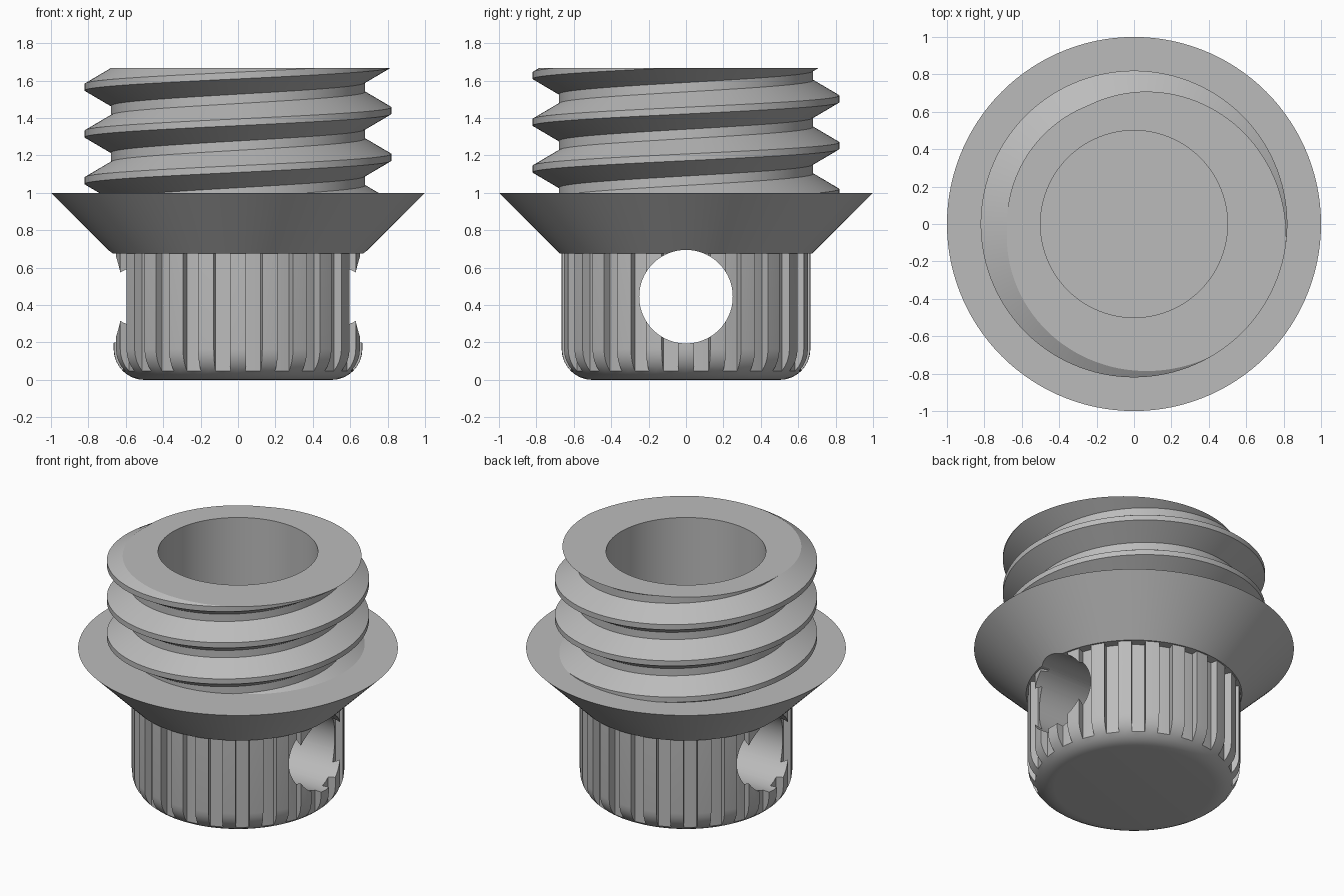
import bpy, bmesh, math
from mathutils import Vector, Matrix

cube = bpy.data.objects.get("Cube")
if cube:
    bpy.data.objects.remove(cube, do_unlink=True)

grey = bpy.data.materials.new("plain grey")
grey.use_nodes = True
colour = (0.5, 0.5, 0.5, 1)
grey.diffuse_color = colour
grey.node_tree.nodes["Principled BSDF"].inputs["Base Color"].default_value = colour


def make_object(name, bm):
    bmesh.ops.recalc_face_normals(bm, faces=bm.faces[:])
    mesh = bpy.data.meshes.new(name)
    bm.to_mesh(mesh)
    bm.free()
    mesh.materials.append(grey)
    obj = bpy.data.objects.new(name, mesh)
    bpy.context.collection.objects.link(obj)
    return obj


def polar(r, a, z):
    return Vector((r * math.cos(a), r * math.sin(a), z))


def stack_rings(rings):
    """Skin a list of equal rings and cap both ends."""
    bm = bmesh.new()
    loops = [[bm.verts.new(p) for p in ring] for ring in rings]
    for low, high in zip(loops, loops[1:]):
        n = len(low)
        for i in range(n):
            k = (i + 1) % n
            bm.faces.new((low[i], low[k], high[k], high[i]))
    bm.faces.new(loops[0][::-1])
    bm.faces.new(loops[-1])
    bmesh.ops.remove_doubles(bm, verts=bm.verts[:], dist=0.0001)
    return bm


def cylinder(name, radius, depth, matrix):
    bm = bmesh.new()
    bmesh.ops.create_cone(bm, cap_ends=True, segments=96, radius1=radius,
                          radius2=radius, depth=depth, matrix=matrix)
    obj = make_object(name, bm)
    obj.hide_render = True
    return obj


def cut(obj, cutter):
    """Subtract the cutter and bake the result."""
    mod = obj.modifiers.new("cut", 'BOOLEAN')
    mod.operation = 'DIFFERENCE'
    mod.solver = 'EXACT'
    mod.object = cutter
    graph = bpy.context.evaluated_depsgraph_get()
    mesh = bpy.data.meshes.new_from_object(obj.evaluated_get(graph))
    obj.modifiers.clear()
    obj.data = mesh


# Grip: rounded lower edge, with straight slots between the ridges
RIDGES = 24
ARC_R, ARC_CENTRE = 0.165, 0.5
SLOT_R = ARC_CENTRE + ARC_R * math.sin(math.pi / 4)
profile = []
for s in range(9):
    a = s / 8 * math.pi / 2
    profile.append((ARC_CENTRE + ARC_R * math.sin(a), ARC_R * (1 - math.cos(a))))
profile.append((profile[-1][0], 0.69))

step = math.tau / RIDGES
rings = []
for r, z in profile:
    ring = []
    for i in range(RIDGES):
        for t in (-0.25, 0, 0.25):
            ring.append(polar(r, (i + t) * step, z))
        for t in (0.25, 0.5, 0.75):
            ring.append(polar(min(r, SLOT_R), (i + t) * step, z))
    rings.append(ring)
grip = make_object("ridged_grip", stack_rings(rings))

# Flange: flared cone with a flat top
SEGMENTS = 120
flange = make_object("flared_flange", stack_rings(
    [[polar(r, i / SEGMENTS * math.tau, z) for i in range(SEGMENTS)]
     for r, z in ((0.675, 0.675), (1.0, 1.0))]))

# Thread: helical profile, trimmed flat at both ends
PITCH, START = 0.25, 1.19
tooth = ((-0.1, 0.68), (-0.018, 0.82), (0.018, 0.82), (0.1, 0.68))
bm = bmesh.new()
columns = []
for i in range(SEGMENTS):
    a = i / SEGMENTS * math.tau
    columns.append([bm.verts.new(polar(r, a, START + PITCH * (k + i / SEGMENTS) + dz))
                    for k in range(-2, 5) for dz, r in tooth])
for i, col in enumerate(columns):
    # The last column joins the first, one turn further up
    nxt = columns[i + 1] if i + 1 < SEGMENTS else columns[0][len(tooth):]
    for j in range(min(len(col), len(nxt)) - 1):
        bm.faces.new((col[j], nxt[j], nxt[j + 1], col[j + 1]))
for z, up in ((0.981, -1), (1.667, 1)):
    bmesh.ops.bisect_plane(bm, geom=bm.verts[:] + bm.edges[:] + bm.faces[:],
                           dist=0.00001, plane_co=(0, 0, z),
                           plane_no=(0, 0, up), clear_outer=True)
bmesh.ops.holes_fill(bm, edges=[e for e in bm.edges if e.is_boundary], sides=0)
thread = make_object("screw_thread", bm)

# Blind bore from the top and cross hole through the grip
bore = cylinder("bore_cutter", 0.5, 1.2, Matrix.Translation((0, 0, 1.4)))
cross = cylinder("cross_hole_cutter", 0.25, 3,
                 Matrix.Translation((0, 0, 0.445)) @ Matrix.Rotation(math.pi / 2, 4, 'Y'))
cut(thread, bore)
cut(flange, bore)
cut(flange, cross)
cut(grip, cross)
for cutter in (bore, cross):
    bpy.data.objects.remove(cutter, do_unlink=True)

# Smooth curved walls, keep real corners sharp
bpy.ops.object.select_all(action='DESELECT')
for obj in (grip, flange, thread):
    obj.select_set(True)
bpy.context.view_layer.objects.active = grip
bpy.ops.object.shade_smooth_by_angle(angle=math.radians(28))
